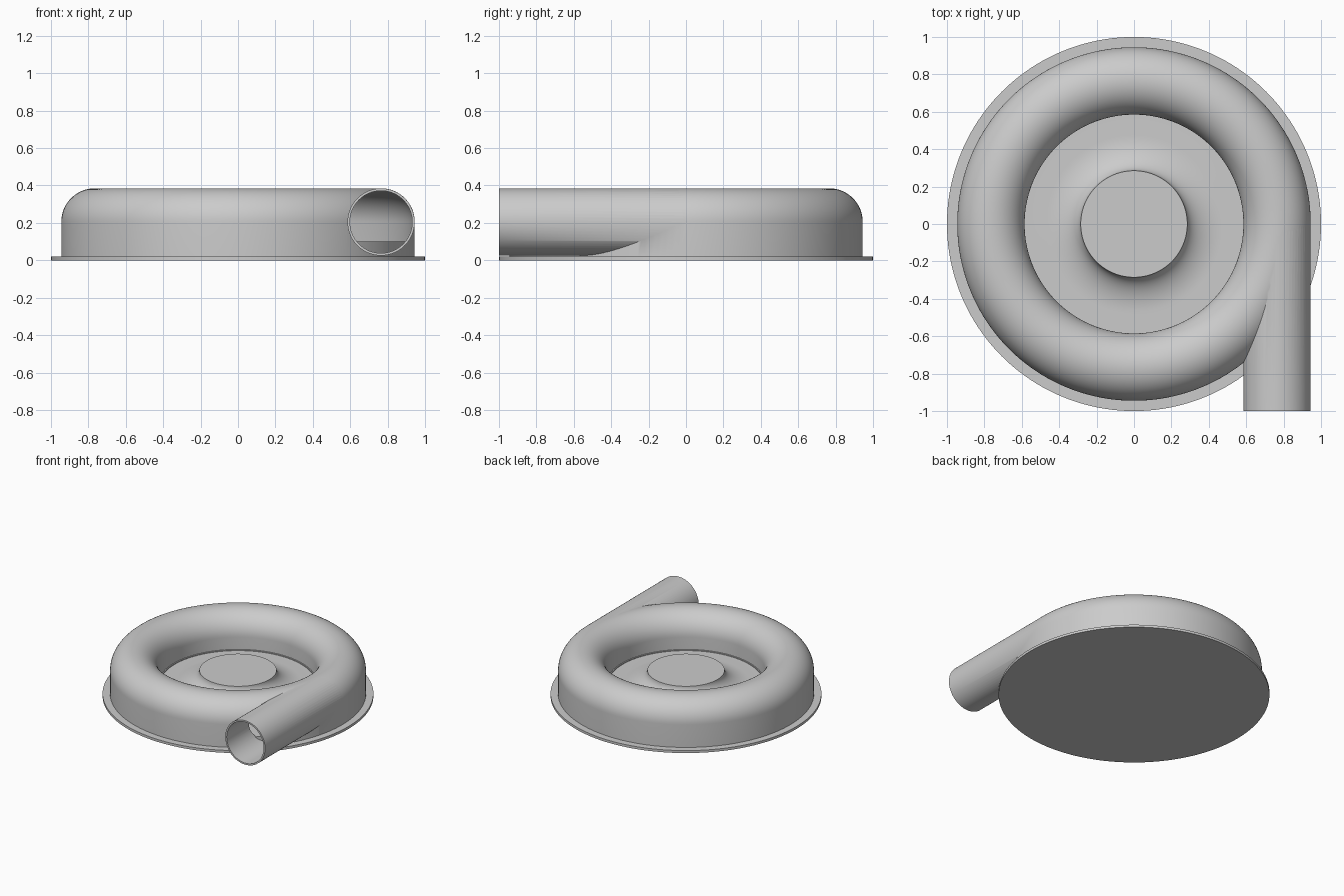
import bpy, bmesh, math
from mathutils import Matrix, Vector

if "Cube" in bpy.data.objects:
    bpy.data.objects.remove(bpy.data.objects["Cube"])

grey = bpy.data.materials.new("light grey metal")
grey.use_nodes = True
COLOUR = (0.6, 0.6, 0.6, 1)
grey.diffuse_color = COLOUR
grey.node_tree.nodes["Principled BSDF"].inputs["Base Color"].default_value = COLOUR

SEGMENTS = 160
MAJOR, MINOR, AXIS_Z = 0.765, 0.18, 0.205   # volute centreline, tube radius, height
WALL, FLOOR = 0.013, 0.1


def add_object(name, bm):
    bmesh.ops.recalc_face_normals(bm, faces=bm.faces)
    mesh = bpy.data.meshes.new(name)
    bm.to_mesh(mesh)
    bm.free()
    mesh.materials.append(grey)
    obj = bpy.data.objects.new(name, mesh)
    bpy.context.collection.objects.link(obj)
    return obj


def revolve(name, profile, closed):
    """Spin an (r, z) profile around the vertical axis."""
    bm = bmesh.new()
    verts = [bm.verts.new((r, 0, z)) for r, z in profile]
    pairs = list(zip(verts, verts[1:] + verts[:1]))
    edges = [bm.edges.new(p) for p in (pairs if closed else pairs[:-1])]
    bmesh.ops.spin(bm, geom=verts + edges, cent=(0, 0, 0), axis=(0, 0, 1),
                   angle=math.tau, steps=SEGMENTS, use_merge=False)
    bmesh.ops.remove_doubles(bm, verts=bm.verts, dist=1e-5)
    return add_object(name, bm)


def arch(radius, bottom):
    """Round-topped section of the volute, straight down to bottom."""
    steps = 32
    points = [(MAJOR + radius * math.cos(math.pi * i / steps),
               AXIS_Z + radius * math.sin(math.pi * i / steps)) for i in range(steps + 1)]
    return [(MAJOR + radius, bottom)] + points + [(MAJOR - radius, bottom)]


def pipe(name, radius, y0, y1):
    bm = bmesh.new()
    place = Matrix.Translation(Vector((MAJOR, (y0 + y1) / 2, AXIS_Z))) @ Matrix.Rotation(math.pi / 2, 4, 'X')
    bmesh.ops.create_cone(bm, cap_ends=True, segments=64, radius1=radius,
                          radius2=radius, depth=y1 - y0, matrix=place)
    return add_object(name, bm)


def combine(target, tool, operation):
    mod = target.modifiers.new(operation, 'BOOLEAN')
    mod.operation, mod.object, mod.solver = operation, tool, 'EXACT'
    graph = bpy.context.evaluated_depsgraph_get()
    mesh = bpy.data.meshes.new_from_object(target.evaluated_get(graph))
    target.modifiers.clear()
    target.data = mesh
    bpy.data.objects.remove(tool)


# Hollow volute housing with tangential outlet pipe
housing = revolve("volute_housing", arch(MINOR, 0.015), True)
combine(housing, pipe("outlet_pipe", MINOR - 0.0004, -1, -0.005), 'UNION')
combine(housing, revolve("volute_cavity", arch(MINOR - WALL, FLOOR - 0.005), True), 'DIFFERENCE')
combine(housing, pipe("outlet_bore", MINOR - WALL - 0.0004, -1.1, -0.005), 'DIFFERENCE')

# Mounting flange
flange = revolve("base_flange", [(0, 0), (1, 0), (1, 0.02), (0, 0.02)], False)

# Inner floor with a flared hub and a narrow lip against the housing
HUB, HUB_TOP, FLARE = 0.285, 0.21, 0.19
profile = [(0, 0.015), (0.94, 0.015), (0.94, FLOOR), (0.583, FLOOR),
           (0.583, FLOOR + 0.007), (0.575, FLOOR + 0.007), (0.575, FLOOR)]
for i in range(17):
    a = math.pi / 2 * i / 16
    profile.append((HUB + FLARE * (1 - math.sin(a)),
                    HUB_TOP - (HUB_TOP - FLOOR) * math.cos(a)))
hub = revolve("floor_and_hub", profile + [(0, HUB_TOP)], False)

# Smooth shading with sharp rims
bpy.ops.object.select_all(action='DESELECT')
for obj in (housing, flange, hub):
    obj.select_set(True)
bpy.context.view_layer.objects.active = housing
bpy.ops.object.shade_smooth_by_angle(angle=math.radians(35))
